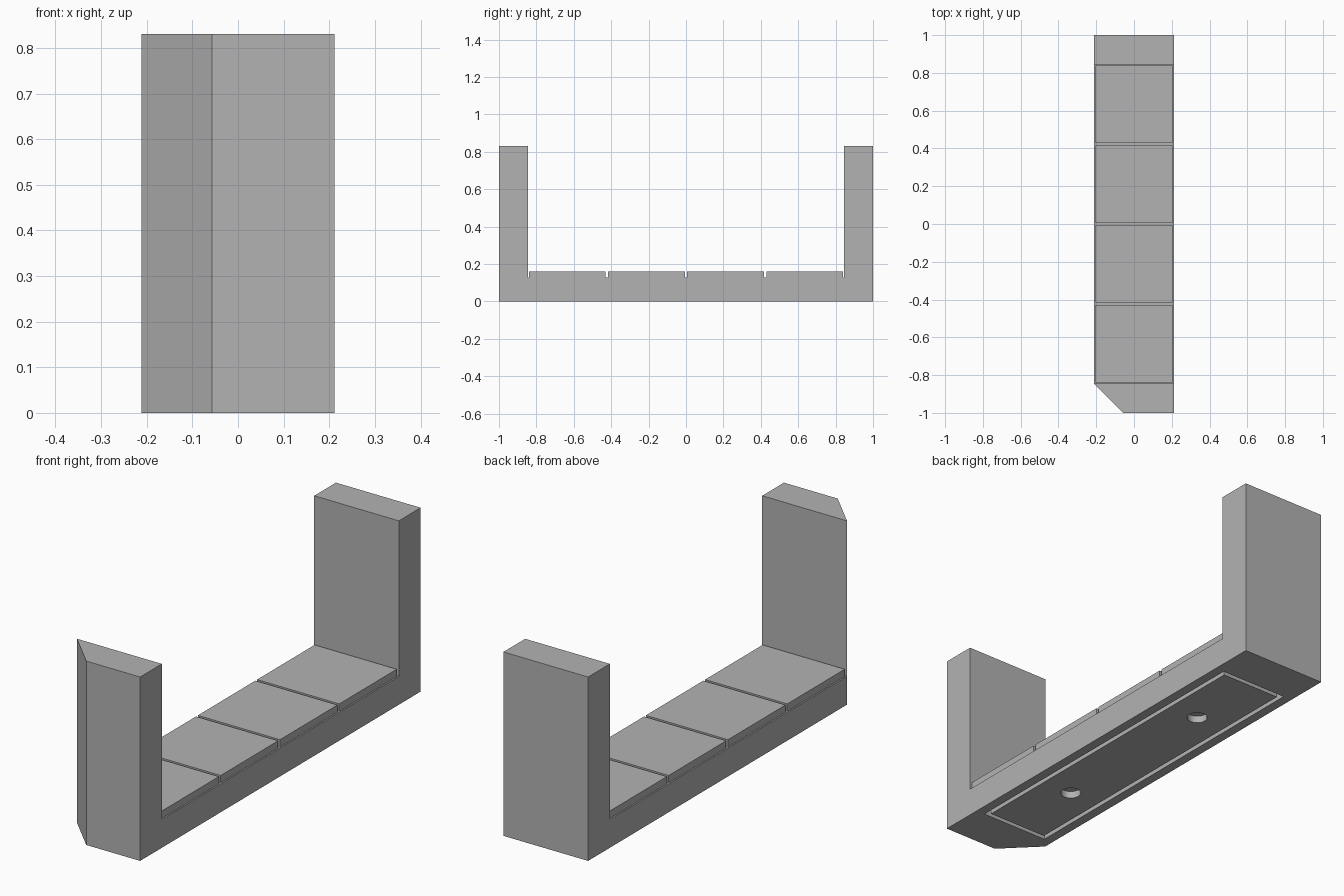
import bpy, bmesh
from mathutils import Vector

if "Cube" in bpy.data.objects:
    bpy.data.objects.remove(bpy.data.objects["Cube"])

HALF_W = 0.2114
INNER = 0.845
BASE_TOP = 0.128
HEIGHT = 0.83
PITCH = 0.4228
TILE = 0.41
TILE_H = 0.033
POCKET = 0.032

grey = bpy.data.materials.new("plain grey")
grey.use_nodes = True
colour = (0.45, 0.45, 0.45, 1)
grey.diffuse_color = colour
grey.node_tree.nodes["Principled BSDF"].inputs["Base Color"].default_value = colour


def finish(name, bm):
    bmesh.ops.recalc_face_normals(bm, faces=bm.faces[:])
    mesh = bpy.data.meshes.new(name)
    bm.to_mesh(mesh)
    bm.free()
    mesh.materials.append(grey)
    obj = bpy.data.objects.new(name, mesh)
    bpy.context.scene.collection.objects.link(obj)
    return obj


def box(name, low, high):
    low, high = Vector(low), Vector(high)
    bm = bmesh.new()
    bmesh.ops.create_cube(bm, size=1)
    bmesh.ops.scale(bm, vec=high - low, verts=bm.verts[:])
    bmesh.ops.translate(bm, vec=(low + high) / 2, verts=bm.verts[:])
    return finish(name, bm)


def cut(target, cutter):
    cutter.hide_render = True
    mod = target.modifiers.new("cut", "BOOLEAN")
    mod.operation = "DIFFERENCE"
    mod.solver = "EXACT"
    mod.object = cutter
    bpy.context.view_layer.objects.active = target
    bpy.ops.object.modifier_apply(modifier=mod.name)
    bpy.data.objects.remove(cutter)


# U-shaped body: side profile extruded across the width
profile = [(-1, 0), (1, 0), (1, HEIGHT), (INNER, HEIGHT), (INNER, BASE_TOP),
           (-INNER, BASE_TOP), (-INNER, HEIGHT), (-1, HEIGHT)]
bm = bmesh.new()
side = bm.faces.new([bm.verts.new((-HALF_W, y, z)) for y, z in profile])
extruded = bmesh.ops.extrude_face_region(bm, geom=[side])["geom"]
bmesh.ops.translate(bm, vec=(2 * HALF_W, 0, 0),
                    verts=[v for v in extruded if isinstance(v, bmesh.types.BMVert)])

# Slanted corner on the front post
cut_result = bmesh.ops.bisect_plane(
    bm, geom=bm.verts[:] + bm.edges[:] + bm.faces[:], dist=0.0001,
    plane_co=(-HALF_W, -INNER - 0.001, 0), plane_no=(-1, -1, 0), clear_outer=True)
bmesh.ops.holes_fill(bm, edges=[e for e in bm.edges if e.is_boundary], sides=0)
body = finish("body", bm)

# Shallow pocket underneath, filled by a plate with a narrow gap around it
cut(body, box("pocket_cutter", (-0.168, -0.8, -0.1), (0.168, 0.8, POCKET)))
plate = box("bottom_plate", (-0.148, -0.78, 0), (0.148, 0.78, POCKET))

# Two round screw holes through the plate
for sign in (-1, 1):
    bm = bmesh.new()
    bmesh.ops.create_cone(bm, cap_ends=True, segments=32, radius1=0.043,
                          radius2=0.043, depth=0.3)
    bmesh.ops.translate(bm, vec=(0, sign * PITCH, 0), verts=bm.verts[:])
    cut(plate, finish("hole_cutter", bm))

# Row of four square tiles between the posts
for i in range(4):
    y = (i - 1.5) * PITCH
    box(f"tile_{i + 1}", (-TILE / 2, y - TILE / 2, BASE_TOP),
        (TILE / 2, y + TILE / 2, BASE_TOP + TILE_H))
